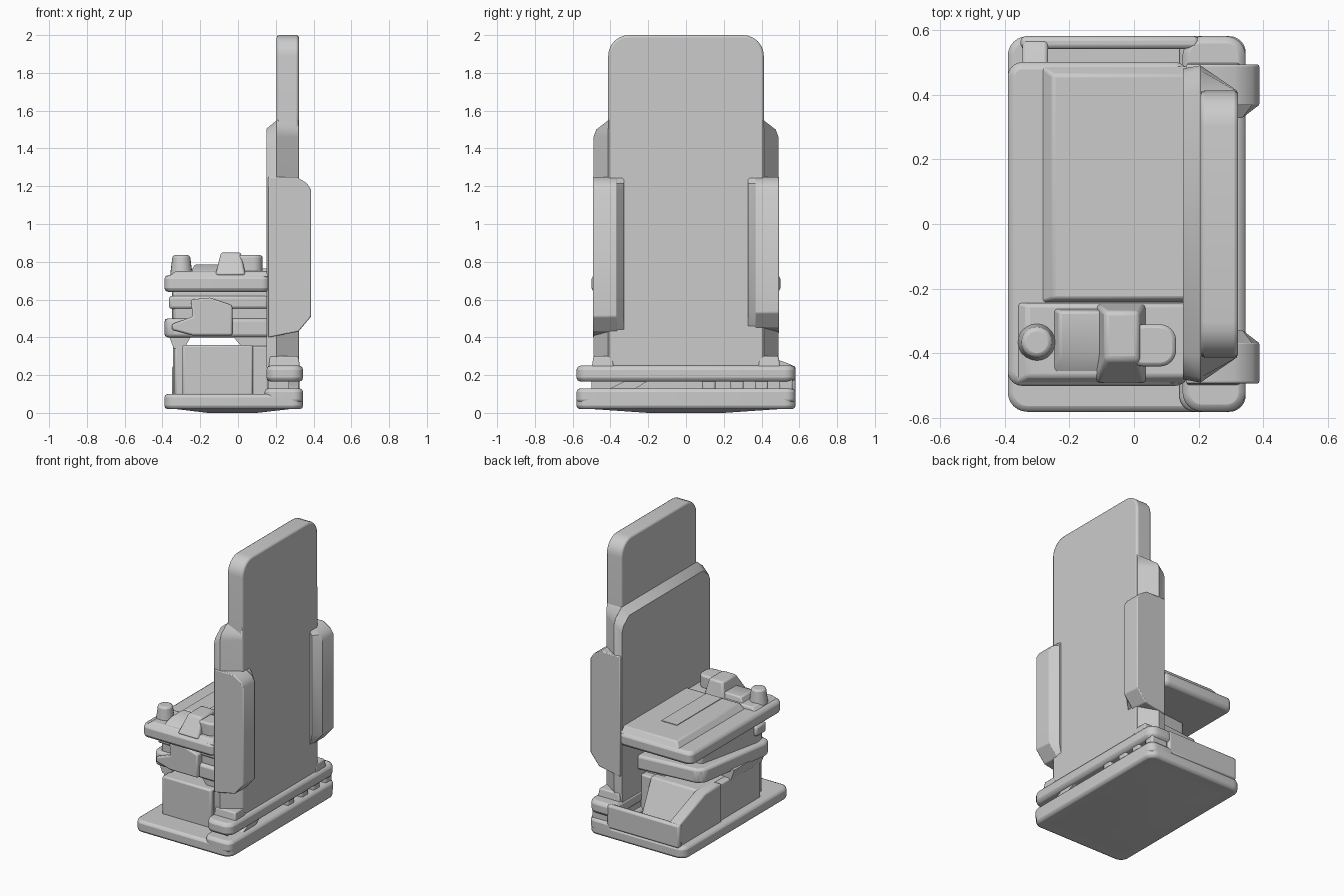
import bpy, bmesh, math

if "Cube" in bpy.data.objects:
    bpy.data.objects.remove(bpy.data.objects["Cube"])

grey = bpy.data.materials.new("plain_grey")
grey.diffuse_color = (0.6, 0.6, 0.6, 1)
grey.use_nodes = True
grey.node_tree.nodes["Principled BSDF"].inputs["Base Color"].default_value = grey.diffuse_color


def finish(name, bm, bevel=0.0, segs=2):
    bmesh.ops.recalc_face_normals(bm, faces=bm.faces)
    me = bpy.data.meshes.new(name)
    bm.to_mesh(me)
    bm.free()
    ob = bpy.data.objects.new(name, me)
    bpy.context.collection.objects.link(ob)
    me.materials.append(grey)
    if bevel:
        mod = ob.modifiers.new("soft_edges", 'BEVEL')
        mod.width, mod.segments = bevel, segs
        mod.limit_method, mod.angle_limit = 'ANGLE', math.radians(35)
    bpy.ops.object.select_all(action='DESELECT')
    ob.select_set(True)
    bpy.context.view_layer.objects.active = ob
    bpy.ops.object.shade_smooth_by_angle(angle=math.radians(35))
    return ob


def prism(name, pts, axis, a, b, bevel=0.0, warp=lambda p: p):
    """Extrude a 2D outline along an axis from a to b; warp reshapes the far outline."""
    place = {'X': lambda p, t: (t, p[0], p[1]),
             'Y': lambda p, t: (p[0], t, p[1]),
             'Z': lambda p, t: (p[0], p[1], t)}[axis]
    bm = bmesh.new()
    lo = [bm.verts.new(place(p, a)) for p in pts]
    hi = [bm.verts.new(place(warp(p), b)) for p in pts]
    bm.faces.new(lo)
    bm.faces.new(hi)
    for i in range(len(pts)):
        j = (i + 1) % len(pts)
        bm.faces.new((lo[i], lo[j], hi[j], hi[i]))
    return finish(name, bm, bevel)


def box(name, x0, x1, y0, y1, z0, z1, bevel=0.0):
    return prism(name, [(x0, y0), (x1, y0), (x1, y1), (x0, y1)], 'Z', z0, z1, bevel)


def frustum(name, low, z0, high, z1, bevel=0.0):
    """Four-sided block; low and high are (x0, x1, y0, y1)."""
    bm = bmesh.new()
    rings = [[bm.verts.new((r[i], r[j], z)) for i, j in ((0, 2), (1, 2), (1, 3), (0, 3))]
             for r, z in ((low, z0), (high, z1))]
    for ring in rings:
        bm.faces.new(ring)
    for i in range(4):
        j = (i + 1) % 4
        bm.faces.new((rings[0][i], rings[0][j], rings[1][j], rings[1][i]))
    return finish(name, bm, bevel)


def rounded(x0, x1, y0, y1, r, lower_r=None, n=6):
    """Rounded rectangle outline; lower_r sets a different radius at y0."""
    lr = r if lower_r is None else lower_r
    pts = []
    for k, (sx, sy) in enumerate(((1, 1), (-1, 1), (-1, -1), (1, -1))):
        q = r if sy > 0 else lr
        cx = x1 - q if sx > 0 else x0 + q
        cy = y1 - q if sy > 0 else y0 + q
        for i in range(n + 1):
            t = math.pi / 2 * (k + i / n)
            pts.append((cx + q * math.cos(t), cy + q * math.sin(t)))
    return pts


# Base plates
frustum("base_underside", (-0.16, 0.1, -0.2, 0.2), 0.0, (-0.36, 0.31, -0.55, 0.55), 0.024)
prism("base_plate", rounded(-0.39, 0.345, -0.58, 0.58, 0.06), 'Z', 0.02, 0.10, 0.018)
prism("base_rear_step", rounded(0.14, 0.345, -0.58, 0.58, 0.05), 'Z', 0.05, 0.13, 0.02)
prism("rear_plate", rounded(0.15, 0.345, -0.58, 0.58, 0.06), 'Z', 0.165, 0.25, 0.022)
box("rear_plate_core", 0.16, 0.27, -0.50, 0.50, 0.11, 0.19)
for y in (0.12, 0.27, 0.40, 0.53):
    box("rear_spacer", 0.20, 0.325, y - 0.035, y + 0.035, 0.11, 0.19, 0.01)
prism("rear_wedge", [(-0.42, 0.12), (-0.30, 0.18), (-0.20, 0.17), (-0.33, 0.09)],
      'X', 0.22, 0.32)

# Pedestal with a sloping end and an open tray behind it
prism("pedestal", [(-0.41, 0.09), (0.40, 0.09), (0.27, 0.36), (-0.41, 0.36)],
      'X', -0.295, 0.08, 0.012)
box("pedestal_side", 0.07, 0.16, -0.38, 0.27, 0.09, 0.355, 0.01)
prism("tray_side_wall", [(0.10, 0.09), (0.57, 0.09), (0.57, 0.25), (0.28, 0.36), (0.10, 0.36)],
      'X', -0.345, -0.265, 0.012)
box("tray_end_wall", -0.35, 0.20, 0.54, 0.58, 0.09, 0.25, 0.014)
box("pedestal_left_panel", -0.335, -0.28, -0.34, 0.12, 0.09, 0.355, 0.012)

# Supports under the lower shelf
prism("left_support", [(-0.34, 0.34), (-0.28, 0.35), (-0.24, 0.42), (-0.37, 0.42)],
      'Y', -0.34, 0.0)
prism("right_support", [(0.02, 0.35), (0.16, 0.35), (0.16, 0.43), (-0.04, 0.42)],
      'Y', -0.36, 0.22)

# Lower shelf narrowing to the back, middle block and front cover
prism("lower_shelf", [(-0.36, -0.375), (0.17, -0.375), (0.17, 0.31), (-0.27, 0.27),
                      (-0.31, 0.23), (-0.39, -0.30), (-0.385, -0.35)], 'Z', 0.40, 0.50, 0.025)
prism("middle_block", [(-0.34, -0.35), (0.17, -0.35), (0.17, 0.22), (-0.25, 0.18),
                       (-0.35, -0.28)], 'Z', 0.48, 0.65, 0.012)
box("middle_trim", -0.365, 0.16, -0.36, -0.25, 0.55, 0.62, 0.015)
prism("front_cover", [(-0.35, 0.47), (-0.24, 0.51), (-0.25, 0.60), (-0.15, 0.61),
                      (-0.03, 0.57), (-0.03, 0.41), (-0.24, 0.41), (-0.35, 0.44)],
      'Y', -0.40, -0.30, 0.01)

# Upper shelf with raised deck
prism("upper_shelf", rounded(-0.39, 0.17, -0.50, 0.50, 0.045), 'Z', 0.64, 0.73, 0.022)
frustum("raised_deck", (-0.29, 0.17, -0.245, 0.49), 0.72,
        (-0.25, 0.17, -0.23, 0.46), 0.765, 0.008)
box("deck_plate", -0.12, 0.0, -0.22, 0.27, 0.76, 0.769)

# Controls at the front of the upper shelf
frustum("control_deck", (-0.37, 0.16, -0.495, -0.24), 0.72,
        (-0.33, 0.16, -0.47, -0.25), 0.75, 0.008)
frustum("control_panel", (-0.25, -0.09, -0.47, -0.26), 0.74,
        (-0.23, -0.09, -0.40, -0.27), 0.785, 0.008)
frustum("control_block", (-0.12, 0.04, -0.495, -0.245), 0.73,
        (-0.09, 0.015, -0.42, -0.27), 0.85, 0.012)
prism("control_lever", rounded(-0.02, 0.13, -0.44, -0.31, 0.05), 'Z', 0.74, 0.835, 0.012)
bm = bmesh.new()
bmesh.ops.create_cone(bm, cap_ends=True, segments=20, radius1=0.06, radius2=0.046, depth=0.11)
bmesh.ops.translate(bm, verts=bm.verts, vec=(-0.30, -0.365, 0.78))
finish("control_knob", bm, 0.012)

# Tall screen slab
prism("tall_panel", rounded(-0.412, 0.412, 0.24, 2.0, 0.11, 0.02), 'X', 0.205, 0.322, 0.012)

# Wider body in front of the slab, its ends slanting back to the slab
shoulders = [(-0.485, 0.24), (0.485, 0.24), (0.49, 0.32), (0.49, 1.46), (0.475, 1.50),
             (0.41, 1.55), (-0.41, 1.55), (-0.475, 1.50), (-0.49, 1.46), (-0.49, 0.32)]
prism("panel_body", shoulders, 'X', 0.205, 0.318, 0.0,
      lambda p: (max(-0.412, min(0.412, p[0])), p[1]))
prism("panel_front", [(y * 0.98, z - 0.045 if z > 1 else z) for y, z in shoulders],
      'X', 0.152, 0.206, 0.0,
      lambda p: (p[0] / 0.98, p[1] + 0.045 if p[1] > 1 else p[1]))

# Side pods with a slanted inner edge, and a foot at each end
for s in (-1, 1):
    low = 0.40 if s < 0 else 0.42
    pod = [(0.16, low), (0.32, low + 0.03), (0.387, low + 0.11), (0.387, 1.18),
           (0.365, 1.215), (0.31, 1.25), (0.16, 1.25)]
    prism("side_pod", pod, 'Y', s * 0.365, s * 0.493, 0.006)
    prism("side_pod_slope", pod, 'Y', s * 0.368, s * 0.328, 0.0,
          lambda p: (min(p[0], 0.335), p[1]))
    a, b = sorted((s * 0.39, s * 0.49))
    frustum("panel_foot", (0.16, 0.33, a - 0.01, b + 0.01), 0.23,
            (0.17, 0.32, a, b), 0.30, 0.008)
